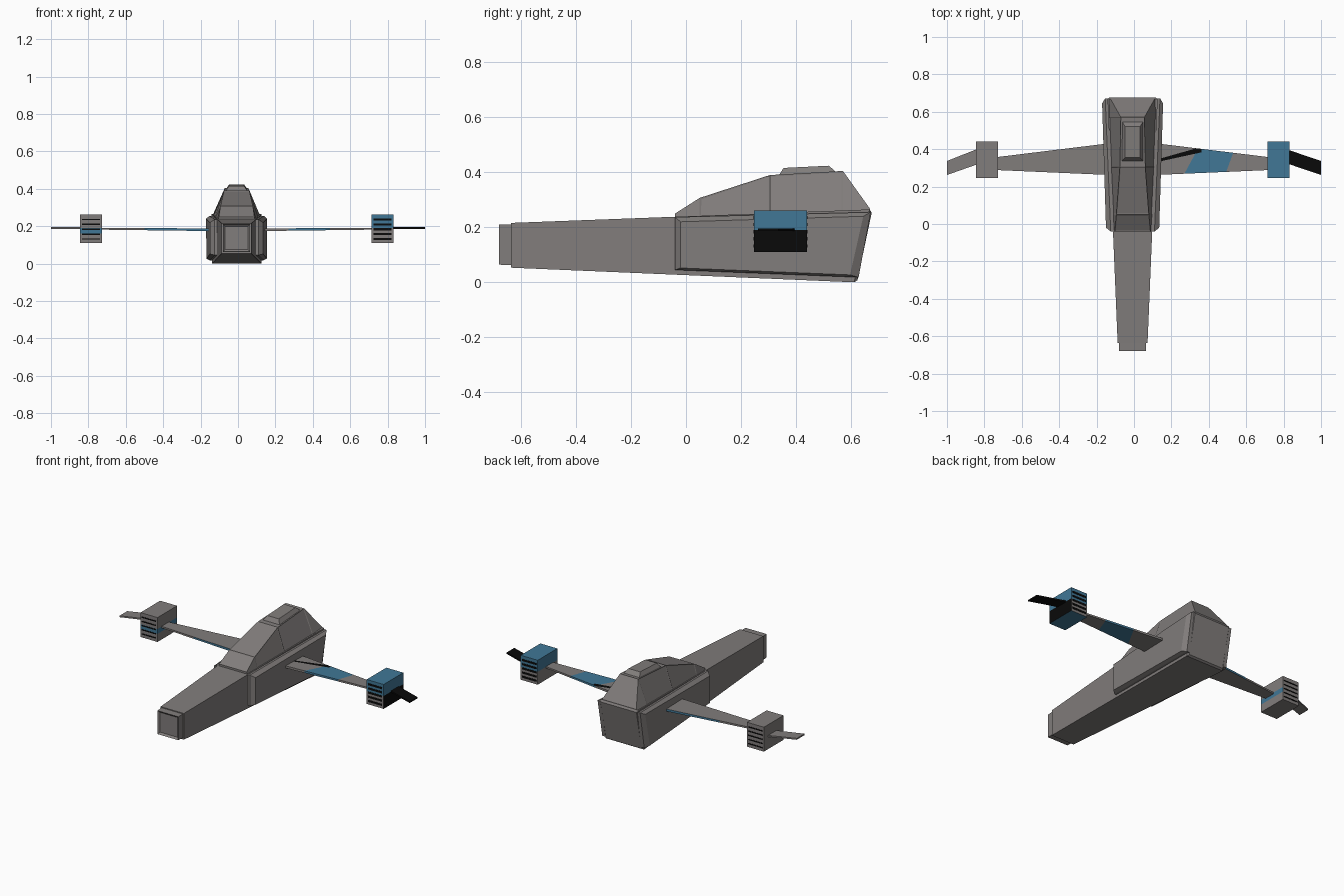
import bpy, bmesh
from mathutils import Vector

if "Cube" in bpy.data.objects:
    bpy.data.objects.remove(bpy.data.objects["Cube"])

CX = -0.0075  # centre line of the hull


def mat(name, rgb):
    m = bpy.data.materials.new(name)
    m.diffuse_color = (*rgb, 1)
    m.use_nodes = True
    m.node_tree.nodes["Principled BSDF"].inputs["Base Color"].default_value = m.diffuse_color
    return m


MATS = [mat("hull_grey", (0.22, 0.205, 0.2)),
        mat("panel_blue", (0.052, 0.185, 0.305)),
        mat("soot_black", (0.003, 0.003, 0.003))]
GREY, BLUE, BLACK = 0, 1, 2


def finish(name, bm, rule=None):
    bmesh.ops.recalc_face_normals(bm, faces=bm.faces[:])
    for f in bm.faces:
        if rule:
            f.material_index = rule(f.calc_center_median(), f.normal)
    me = bpy.data.meshes.new(name)
    bm.to_mesh(me)
    bm.free()
    for m in MATS:
        me.materials.append(m)
    ob = bpy.data.objects.new(name, me)
    bpy.context.collection.objects.link(ob)
    return ob


def loft(rings):
    """Skin a row of closed rings and cap both ends."""
    bm = bmesh.new()
    rows = [[bm.verts.new(p) for p in r] for r in rings]
    n = len(rows[0])
    for a, b in zip(rows, rows[1:]):
        for i in range(n):
            bm.faces.new((a[i], a[(i + 1) % n], b[(i + 1) % n], b[i]))
    bm.faces.new(rows[0])
    bm.faces.new(rows[-1])
    return bm


def box(x0, x1, y0, y1, z0, z1):
    return loft([[(x0, y, z0), (x1, y, z0), (x1, y, z1), (x0, y, z1)] for y in (y0, y1)])


def split(bm, co, no):
    bmesh.ops.bisect_plane(bm, geom=bm.verts[:] + bm.edges[:] + bm.faces[:],
                           plane_co=co, plane_no=no)


def inset(bm, faces, thick, depth):
    bmesh.ops.recalc_face_normals(bm, faces=bm.faces[:])
    bmesh.ops.inset_individual(bm, faces=faces, thickness=thick, depth=depth)


def hull_half(y):
    return 0.08 + (y + 0.64) * 0.0415


def deck(y):
    return 0.24 + 0.037 * (y + 0.04)


# Tapered hull with a slanted, raised rear panel
def ring(yb, zb, yt, zt, hb, ht):
    return [(CX - hb, yb, zb), (CX + hb, yb, zb), (CX + ht, yt, zt), (CX - ht, yt, zt)]


bm = loft([ring(-0.636, 0.053, -0.636, 0.216, 0.08, 0.08),
           ring(0.612, 0.0, 0.668, 0.265, 0.132, 0.134)])
bm.normal_update()
inset(bm, [max(bm.faces, key=lambda f: f.calc_center_median().y)], 0.014, 0.01)
finish("hull", bm)

# Nose block with a sunken front
bm = loft([ring(-0.68, 0.064, -0.68, 0.21, 0.072, 0.072),
           ring(-0.63, 0.062, -0.63, 0.211, 0.073, 0.073)])
inset(bm, [min(bm.faces, key=lambda f: f.calc_center_median().y)], 0.016, -0.01)
finish("nose", bm)

# Raised bevelled side panels
outer = [(-0.04, 0.045), (-0.04, 0.237), (0.672, 0.255), (0.628, 0.018)]
inner = [(-0.02, 0.052), (-0.02, 0.22), (0.645, 0.24), (0.597, 0.027)]
for s, label in ((1, "right"), (-1, "left")):
    rings = [[(CX + s * (hull_half(y) - 0.01), y, z) for y, z in outer],
             [(CX + s * (hull_half(y) + 0.012), y, z) for y, z in outer],
             [(CX + s * (0.143 + 0.031 * y), y, z) for y, z in inner]]
    finish(label + "_side_panel", loft(rings))

# Canopy: y, roof height, base half width, roof half width
bm = loft([ring(y, deck(y) - 0.012, y, z, b, t) for y, z, b, t in (
    (-0.04, 0.25, 0.1, 0.095), (0.05, 0.307, 0.106, 0.087),
    (0.305, 0.39, 0.118, 0.068), (0.571, 0.405, 0.128, 0.063),
    (0.669, 0.268, 0.13, 0.118))])
bm.normal_update()
inset(bm, [f for f in bm.faces if f.calc_area() > 0.01 and f.calc_center_median().z > 0.27
           and f.calc_center_median().y < 0.55], 0.007, -0.002)
finish("canopy", bm)

# Raised hatch on the canopy roof
finish("roof_hatch", loft([
    [(CX + sx * w, y0 if sy < 0 else y1, z + (0.008 if sy > 0 else 0))
     for sx, sy in ((-1, -1), (1, -1), (1, 1), (-1, 1))]
    for z, w, y0, y1 in ((0.385, 0.06, 0.335, 0.555), (0.416, 0.04, 0.355, 0.52))]))


# Painted-area rules for the wings
def line_side(p, a, b):
    return (b[0] - a[0]) * (p.y - a[1]) - (b[1] - a[1]) * (p.x - a[0])


BAND = (((0.27, 0.27), (0.335, 0.39)), ((0.49, 0.27), (0.53, 0.38)))
STREAK = (((0.14, 0.335), (0.36, 0.383)), ((0.14, 0.35), (0.36, 0.412)))


def right_wing_rule(c, n):
    if n.z > 0.5 and c.x < 0.36 and line_side(c, *STREAK[0]) > 0 > line_side(c, *STREAK[1]):
        return BLACK
    return BLUE if line_side(c, *BAND[0]) < 0 < line_side(c, *BAND[1]) else GREY


def left_wing_rule(c, n):
    return BLUE if abs(n.z) < 0.6 and -0.5 < c.x < -0.17 else GREY


# Wings
for s, label in ((1, "right"), (-1, "left")):
    bm = loft([[(CX + s * x, y0, z - t), (CX + s * x, y1, z - t),
                (CX + s * x, y1, z + t), (CX + s * x, y0, z + t)]
               for x, y0, y1, z, t in ((0.12, 0.262, 0.432, 0.181, 0.007),
                                       (0.74, 0.289, 0.356, 0.187, 0.005))])
    if s > 0:
        for a, b in BAND + STREAK:
            split(bm, (*a, 0), (b[1] - a[1], a[0] - b[0], 0))
        split(bm, (0.36, 0, 0), (1, 0, 0))
    else:
        split(bm, (-0.5, 0, 0), (1, 0, 0))
    finish(label + "_wing", bm, right_wing_rule if s > 0 else left_wing_rule)


# Wing-tip pods
def right_pod_rule(c, n):
    if n.x > 0.5:
        return BLUE if c.z > 0.19 else BLACK
    if abs(n.z) > 0.5 or c.z > 0.19:
        return BLUE
    return GREY


def left_pod_rule(c, n):
    return BLUE if 0.16 < c.z < 0.19 and (n.x > 0.5 or n.y < -0.5) else GREY


for x0, x1, label, rule, t in ((0.714, 0.831, "right", right_pod_rule, 0.006),
                               (-0.845, -0.728, "left", left_pod_rule, 0.0035)):
    bm = box(x0, x1, 0.247, 0.44, 0.11, 0.262)
    for z in (0.16, 0.19):
        split(bm, (0, 0, z), (0, 0, 1))
    finish(label + "_pod", bm, rule)
    # Dark grille slots on the front and back of the pod
    for y, end in ((0.247, "front"), (0.44, "back")):
        for i in range(5):
            z = 0.132 + i * 0.026
            finish(f"{label}_pod_{end}_slot_{i + 1}",
                   box(x0 + 0.01, x1 - 0.01, y - 0.002, y + 0.002, z - t, z + t),
                   lambda c, n: BLACK)

# Swept tip blades
for x0, x1, y0, y1, label, col in ((0.82, 1.0, 0.323, 0.398, "right", BLACK),
                                   (-0.835, -1.0, 0.32, 0.402, "left", GREY)):
    finish(label + "_tip_blade",
           loft([[(x0, y0, z), (x0, y1, z), (x1, 0.337, z), (x1, 0.262, z)]
                 for z in (0.186, 0.195)]),
           lambda c, n, col=col: col)
